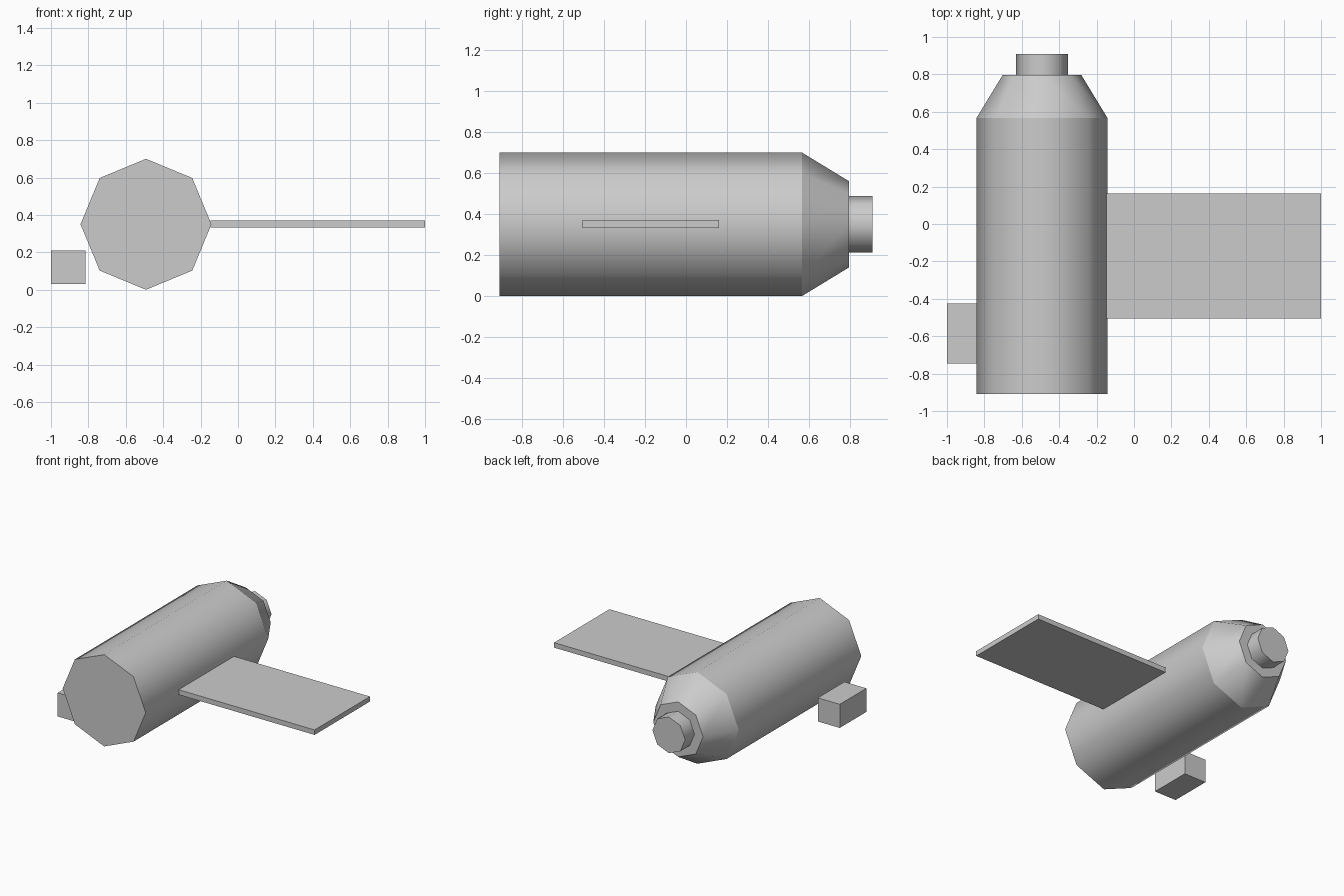
import bpy, bmesh
from math import cos, sin, pi

if "Cube" in bpy.data.objects:
    bpy.data.objects.remove(bpy.data.objects["Cube"])

CX, CZ = -0.492, 0.35   # long axis of the body, running along y
SIDES = 8


def make_object(name, bm):
    bmesh.ops.recalc_face_normals(bm, faces=bm.faces)
    mesh = bpy.data.meshes.new(name)
    bm.to_mesh(mesh)
    bm.free()
    obj = bpy.data.objects.new(name, mesh)
    bpy.context.collection.objects.link(obj)
    return obj


def lathe(name, profile):
    """Eight-sided solid from (y, radius) rings: smooth sides, sharp rings, flat caps."""
    bm = bmesh.new()
    rings = []
    for y, r in profile:
        rings.append([bm.verts.new((CX + r * cos(2 * pi * i / SIDES), y,
                                    CZ + r * sin(2 * pi * i / SIDES)))
                      for i in range(SIDES)])
    for a, b in zip(rings, rings[1:]):
        for i in range(SIDES):
            j = (i + 1) % SIDES
            bm.faces.new((a[i], a[j], b[j], b[i])).smooth = True
    bm.faces.new(rings[0])
    bm.faces.new(rings[-1])
    for ring in rings:
        for i in range(SIDES):
            bm.edges.get((ring[i], ring[(i + 1) % SIDES])).smooth = False
    return make_object(name, bm)


def box(name, lo, hi):
    bm = bmesh.new()
    bmesh.ops.create_cube(bm, size=1)
    for v in bm.verts:
        v.co = [(a + b) / 2 + c * (b - a) for a, b, c in zip(lo, hi, v.co)]
    return make_object(name, bm)


# Main hull with its tapered rear shoulder
lathe("hull", [(-0.91, 0.35), (0.567, 0.35), (0.797, 0.21)])
# Short stub on the tapered end
lathe("end_stub", [(0.797, 0.138), (0.91, 0.138)])
# Flat side panel
box("side_panel", (-0.147, -0.505, 0.332), (1.0, 0.162, 0.37))
# Small separate box on the other side
box("side_box", (-1.0, -0.745, 0.03), (-0.815, -0.425, 0.21))
